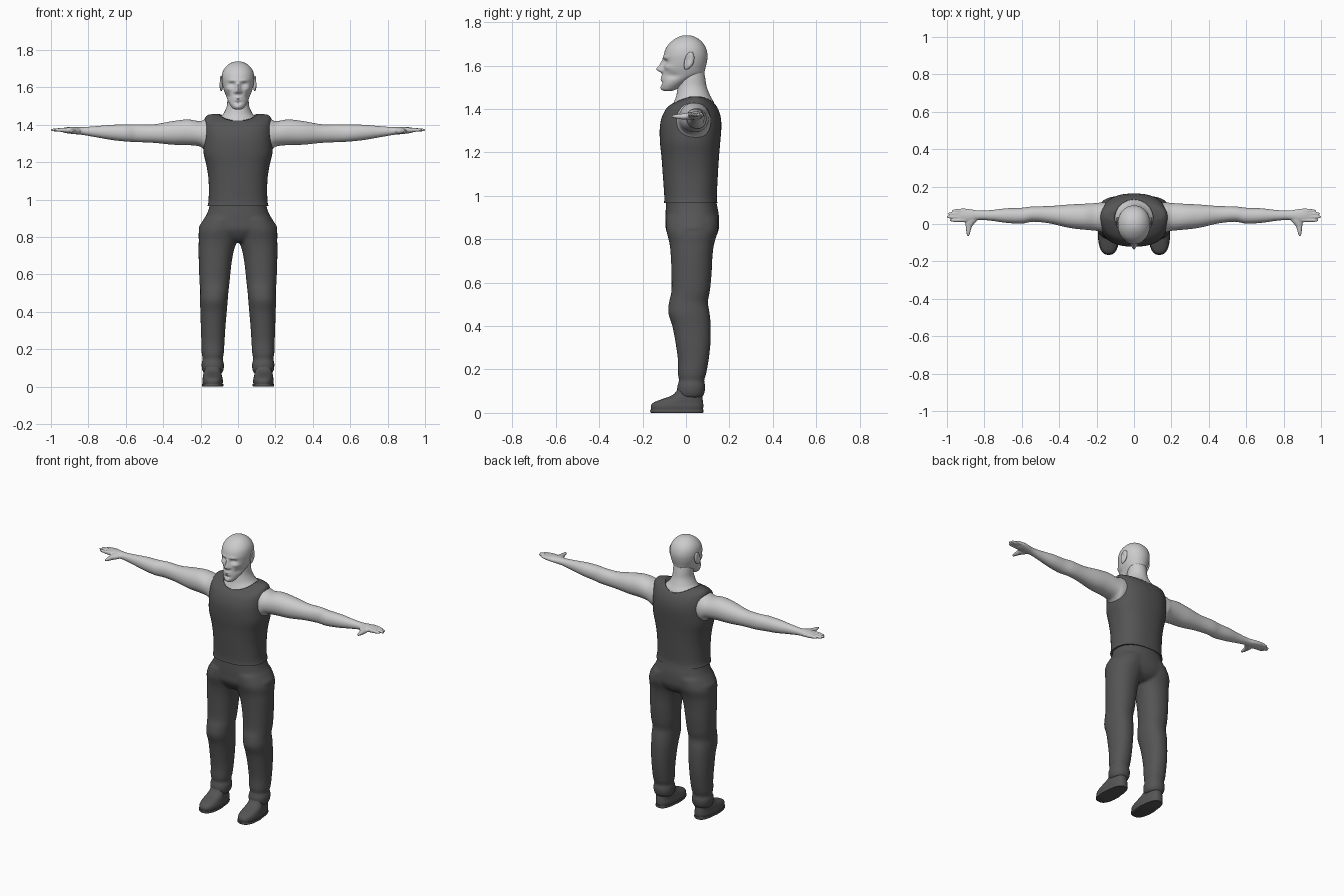
import bpy, bmesh, math
from mathutils import Vector, Matrix

SIDES = (1, -1)


def spline(rows, steps):
    """Smooth (Catmull-Rom) interpolation through the section rows."""
    pts = [rows[0]] + list(rows) + [rows[-1]]
    out = []
    for i in range(1, len(pts) - 2):
        a, b, c, d = pts[i - 1:i + 3]
        for s in range(steps):
            t = s / steps
            out.append([0.5 * (2 * q + (r - p) * t + (2 * p - 5 * q + 4 * r - u) * t * t
                               + (3 * q - p - 3 * r + u) * t ** 3)
                        for p, q, r, u in zip(a, b, c, d)])
    return out + [list(rows[-1])]


def loft(bm, rows, axis='z', n=2.0, seg=40, steps=4, side=1):
    """Rows are (position, min1, max1, min2, max2); sections are superellipses."""
    rings = []
    for p, u0, u1, v0, v1 in spline(rows, steps):
        ring = []
        for k in range(seg):
            t = 2 * math.pi * k / seg
            c, s = math.cos(t), math.sin(t)
            u = (u0 + u1) / 2 + (u1 - u0) / 2 * math.copysign(abs(c) ** (2 / n), c)
            v = (v0 + v1) / 2 + (v1 - v0) / 2 * math.copysign(abs(s) ** (2 / n), s)
            x, y, z = {'x': (p, u, v), 'y': (u, p, v), 'z': (u, v, p)}[axis]
            ring.append(bm.verts.new((side * x, y, z)))
        rings.append(ring)
    for a, b in zip(rings, rings[1:]):
        for k in range(seg):
            j = (k + 1) % seg
            bm.faces.new((a[k], a[j], b[j], b[k]))
    bm.faces.new(rings[0])
    bm.faces.new(rings[-1])


def sym(rows):
    return [(z, -w, w, y0, y1) for z, w, y0, y1 in rows]


def bump(bm, c, r, off):
    """Push nearby vertices by off with a soft falloff."""
    for v in bm.verts:
        d = sum(((v.co[i] - c[i]) / r[i]) ** 2 for i in range(3))
        if d < 12:
            v.co += Vector(off) * math.exp(-d)


def finish(name, bm, mat=None, angle=50):
    bmesh.ops.recalc_face_normals(bm, faces=bm.faces)
    me = bpy.data.meshes.new(name)
    bm.to_mesh(me)
    bm.free()
    ob = bpy.data.objects.new(name, me)
    bpy.context.collection.objects.link(ob)
    if mat:
        me.materials.append(mat)
    bpy.ops.object.select_all(action='DESELECT')
    ob.select_set(True)
    bpy.context.view_layer.objects.active = ob
    bpy.ops.object.shade_smooth_by_angle(angle=math.radians(angle))
    return ob


def fuse(ob, voxel, smooth):
    """Merge overlapping volumes into one soft surface."""
    m = ob.modifiers.new("fuse", 'REMESH')
    m.mode, m.voxel_size, m.use_smooth_shade = 'VOXEL', voxel, True
    m = ob.modifiers.new("soften", 'SMOOTH')
    m.iterations = smooth


cloth = bpy.data.materials.new("dark_cloth")
cloth.diffuse_color = (0.09, 0.09, 0.09, 1)

# Head with sculpted face
bm = bmesh.new()
loft(bm, sym([(1.482, .016, -.100, -.068), (1.490, .030, -.110, -.045), (1.510, .045, -.113, -.015),
              (1.535, .057, -.111, .030), (1.560, .066, -.108, .078), (1.590, .077, -.105, .090),
              (1.620, .084, -.103, .097), (1.650, .087, -.102, .099), (1.680, .083, -.092, .092),
              (1.705, .070, -.073, .077), (1.725, .049, -.047, .054), (1.736, .026, -.022, .030),
              (1.739, .006, -.002, .010)]), n=2.1, seg=96, steps=6)
bump(bm, (0, -.11, 1.584), (.013, .05, .015), (0, -.030, 0))      # nose tip
bump(bm, (0, -.11, 1.610), (.011, .05, .018), (0, -.014, 0))      # bridge
bump(bm, (0, -.11, 1.541), (.022, .04, .012), (0, -.008, 0))      # lips
bump(bm, (0, -.12, 1.540), (.020, .04, .003), (0, .005, 0))       # mouth line
bump(bm, (0, -.11, 1.518), (.020, .04, .007), (0, .006, 0))       # below lip
bump(bm, (0, -.11, 1.497), (.018, .04, .012), (0, -.005, 0))      # chin
for s in SIDES:
    bump(bm, (s * .014, -.11, 1.576), (.008, .04, .007), (0, -.010, 0))   # nostrils
    bump(bm, (s * .032, -.10, 1.616), (.016, .04, .011), (0, .013, 0))    # sockets
    bump(bm, (s * .032, -.09, 1.614), (.009, .04, .006), (0, -.004, 0))   # eyes
    bump(bm, (s * .032, -.10, 1.637), (.024, .04, .008), (0, -.006, 0))   # brows
    bump(bm, (s * .048, -.08, 1.592), (.018, .04, .012), (s * .003, -.005, 0))  # cheekbones
    bump(bm, (s * .052, -.06, 1.553), (.020, .03, .015), (s * -.005, .004, 0))  # hollows
finish("head", bm)

# Ears
bm = bmesh.new()
for s in SIDES:
    part = bmesh.new()
    bmesh.ops.create_uvsphere(part, u_segments=24, v_segments=20, radius=1)
    bmesh.ops.transform(part, verts=part.verts, matrix=Matrix.Translation((s * .090, .015, 1.622))
                        @ Matrix.Rotation(-.25, 4, 'X') @ Matrix.Rotation(s * .2, 4, 'Z')
                        @ Matrix.Diagonal((.010, .022, .042, 1)))
    bump(part, (s * .10, .012, 1.628), (.006, .010, .022), (s * -.008, 0, 0))
    bump(part, (s * .09, .015, 1.583), (.02, .03, .015), (0, -.006, 0))
    me = bpy.data.meshes.new("ear_half")
    part.to_mesh(me)
    part.free()
    bm.from_mesh(me)
    bpy.data.meshes.remove(me)
finish("ears", bm)

# Neck and upper chest inside the neckline
bm = bmesh.new()
loft(bm, sym([(1.36, .118, -.070, .138), (1.41, .112, -.064, .134), (1.435, .101, -.054, .126),
              (1.46, .078, -.045, .112), (1.50, .060, -.038, .096), (1.54, .057, -.032, .089),
              (1.58, .055, -.025, .082)]), seg=48)
finish("neck", bm)

# Arms with hands, fused per pair
bm = bmesh.new()
for s in SIDES:
    loft(bm, [(.14, -.045, .115, 1.260, 1.434), (.175, -.043, .115, 1.262, 1.430),
              (.205, -.036, .112, 1.285, 1.420), (.27, -.030, .108, 1.292, 1.429),
              (.35, -.020, .104, 1.294, 1.420), (.45, .003, .096, 1.304, 1.403),
              (.54, .012, .094, 1.308, 1.403), (.60, .002, .087, 1.311, 1.402),
              (.68, .006, .084, 1.320, 1.400), (.76, .017, .075, 1.334, 1.393),
              (.83, .022, .072, 1.346, 1.388), (.88, .010, .080, 1.351, 1.389),
              (.92, .011, .083, 1.356, 1.387), (.94, .017, .078, 1.362, 1.382)],
         'x', 2.1, 40, 5, s)
    # fingers
    for y, tip in ((.020, .985), (.038, 1.0), (.055, .995), (.071, .972)):
        loft(bm, [(.90, y - .010, y + .010, 1.359, 1.386), (.94, y - .0095, y + .0095, 1.362, 1.384),
                  (tip - .015, y - .008, y + .008, 1.365, 1.381),
                  (tip, y - .004, y + .004, 1.369, 1.377)], 'x', 2, 16, 4, s)
    # thumb
    loft(bm, [(.045, .825, .895, 1.352, 1.386), (.015, .842, .903, 1.350, 1.384),
              (-.012, .865, .900, 1.351, 1.379), (-.040, .874, .897, 1.355, 1.376),
              (-.058, .879, .894, 1.359, 1.373), (-.066, .884, .890, 1.363, 1.369)], 'y', 2, 20, 4, s)
fuse(finish("arms", bm), .004, 3)

# Sleeveless shirt with a cut neckline
bm = bmesh.new()
loft(bm, sym([(.966, .163, -.101, .145), (1.00, .157, -.100, .142), (1.10, .157, -.107, .147),
              (1.18, .168, -.113, .152), (1.25, .184, -.120, .158), (1.32, .184, -.120, .163),
              (1.37, .183, -.108, .158), (1.41, .181, -.083, .142), (1.438, .176, -.038, .117),
              (1.453, .160, .000, .088), (1.457, .140, .015, .070)]), n=2.4, seg=72, steps=5)
shirt = finish("shirt", bm, cloth)
bm = bmesh.new()
loft(bm, [(1.38, -.102, .102, -.066, .130), (1.6, -.102, .102, -.066, .130)], seg=48, steps=1)
cutter = finish("neckline_cutter", bm)
cutter.hide_render = True
cutter.hide_set(True)
m = shirt.modifiers.new("neckline", 'BOOLEAN')
m.operation, m.object, m.solver = 'DIFFERENCE', cutter, 'EXACT'

# Trousers: two legs and hips fused
bm = bmesh.new()
for s in SIDES:
    loft(bm, [(.070, .088, .182, -.028, .072), (.090, .077, .192, -.040, .085),
              (.125, .075, .195, -.040, .089), (.148, .082, .188, -.032, .083),
              (.175, .076, .194, -.037, .092), (.24, .072, .196, -.037, .104),
              (.32, .067, .199, -.048, .113), (.40, .060, .201, -.063, .114),
              (.46, .055, .204, -.082, .109), (.51, .051, .202, -.078, .101),
              (.56, .045, .206, -.067, .110), (.64, .037, .209, -.067, .118),
              (.72, .024, .211, -.070, .122), (.78, .004, .210, -.076, .130),
              (.84, -.02, .208, -.090, .147), (.90, -.04, .178, -.090, .148)], 'z', 2.2, 40, 4, s)
loft(bm, sym([(.775, .050, -.045, .095), (.80, .120, -.070, .130), (.84, .207, -.092, .150),
              (.88, .193, -.094, .153), (.92, .168, -.094, .150), (.96, .154, -.092, .142),
              (.99, .150, -.090, .138)]), n=2.3, seg=64)
fuse(finish("trousers", bm, cloth), .008, 6)

# Shoes and soles
for name, rows in (
        ("shoes", [(.012, .083, .188, -.160, .077), (.030, .080, .191, -.162, .080),
                   (.046, .083, .189, -.152, .079), (.060, .086, .187, -.120, .077),
                   (.074, .088, .185, -.080, .075), (.090, .089, .183, -.052, .074),
                   (.115, .092, .180, -.035, .072)]),
        ("soles", [(0, .082, .190, -.160, .078), (.006, .078, .193, -.165, .081),
                   (.015, .079, .192, -.164, .080)])):
    bm = bmesh.new()
    for s in SIDES:
        loft(bm, rows, 'z', 2.5, 48, 4, s)
    for v in bm.verts:                       # narrower heel
        if v.co.y > -.02:
            c = math.copysign(.136, v.co.x)
            v.co.x = c + (v.co.x - c) * .92
    finish(name, bm, cloth)
